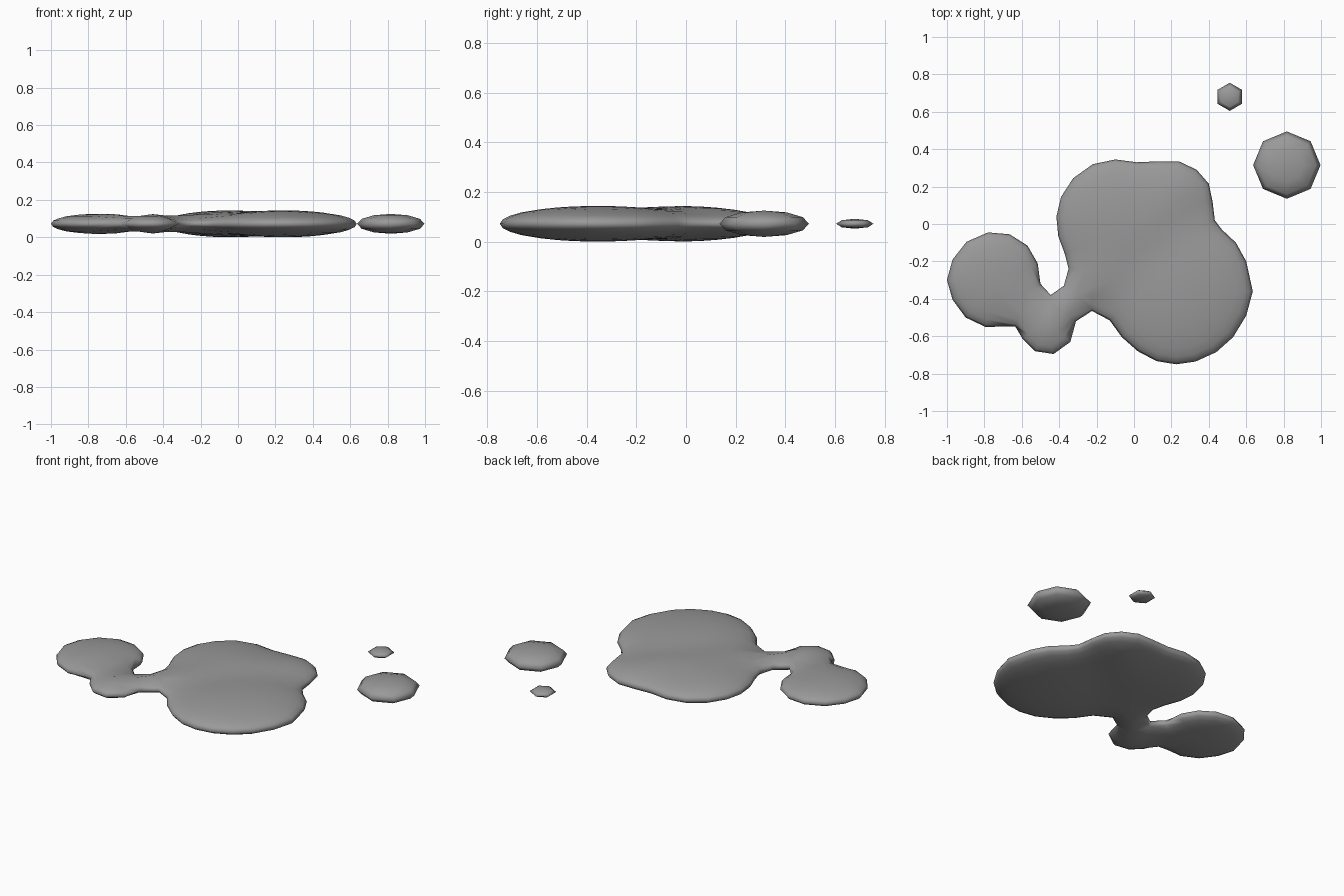
import bpy, math
from mathutils import Vector
from mathutils.geometry import delaunay_2d_cdt

if "Cube" in bpy.data.objects:
    bpy.data.objects.remove(bpy.data.objects["Cube"])

MID = 0.072  # height of the widest level of the liquid

# dark grey liquid
LIQUID = bpy.data.materials.new("dark_liquid")
LIQUID.diffuse_color = (.32, .32, .32, 1)
LIQUID.use_nodes = True
LIQUID.node_tree.nodes["Principled BSDF"].inputs["Base Color"].default_value = LIQUID.diffuse_color

# plan outline of the main puddle
OUTLINE = [Vector(p) for p in (
    (-.10, .345), (-.22, .32), (-.325, .245), (-.39, .145), (-.415, .04), (-.405, -.065),
    (-.37, -.16), (-.35, -.24), (-.375, -.33), (-.445, -.38), (-.50, -.32), (-.515, -.21),
    (-.57, -.115), (-.665, -.055), (-.78, -.045), (-.895, -.095), (-.97, -.19), (-1.0, -.30),
    (-.97, -.405), (-.90, -.50), (-.795, -.55), (-.635, -.548), (-.595, -.615), (-.53, -.68),
    (-.43, -.695), (-.34, -.63), (-.31, -.52), (-.225, -.465), (-.13, -.515), (-.065, -.605),
    (.02, -.68), (.12, -.733), (.225, -.75), (.33, -.735), (.44, -.685), (.53, -.605),
    (.60, -.49), (.635, -.36), (.60, -.20), (.545, -.10), (.47, -.03), (.432, .02),
    (.42, .12), (.40, .215), (.335, .29), (.24, .335), (.13, .335), (.015, .33))]
N = len(OUTLINE)


def edge_distance(p):
    best = 9.0
    for i in range(N):
        a, b = OUTLINE[i - 1], OUTLINE[i]
        t = max(0, min(1, (p - a).dot(b - a) / (b - a).length_squared))
        best = min(best, (p - a.lerp(b, t)).length)
    return best


def inside(p):
    hit = False
    for i in range(N):
        a, b = OUTLINE[i - 1], OUTLINE[i]
        if (a.y > p.y) != (b.y > p.y):
            if p.x < a.x + (p.y - a.y) / (b.y - a.y) * (b.x - a.x):
                hit = not hit
    return hit


def half_height(p):
    # rounded lens section, thicker on the right, with a slight dip at the waist
    a = max(0, min(1, (p.x + .6) / .35))
    w, h = .24 + .14 * a, .054 + .018 * a
    t = min(edge_distance(p) / w, 1)
    s = (p - Vector((.07, -.19))).dot(Vector((-.69, .73)))
    h *= 1 - .14 * a ** 3 * math.exp(-(s / .12) ** 2)
    return h * math.sqrt(1 - (1 - t) ** 2)


def make_object(name, verts, faces):
    me = bpy.data.meshes.new(name)
    me.from_pydata(verts, [], faces)
    me.validate()
    me.shade_smooth()
    me.materials.append(LIQUID)
    ob = bpy.data.objects.new(name, me)
    bpy.context.collection.objects.link(ob)


def make_puddle():
    pts = list(OUTLINE)
    # rings following the rim
    for d in (.012, .04, .085):
        for i in range(N):
            tan = (OUTLINE[(i + 1) % N] - OUTLINE[i - 1]).normalized()
            p = OUTLINE[i] + Vector((-tan.y, tan.x)) * d
            if inside(p) and edge_distance(p) > d * .85:
                pts.append(p)
    # grid over the interior
    step = .065
    for i in range(-16, 12):
        for j in range(-12, 7):
            p = Vector((i * step, j * step))
            if inside(p) and edge_distance(p) > .115:
                pts.append(p)
    rim = [(i, (i + 1) % N) for i in range(N)]
    flat, _, tris, orig, _, _ = delaunay_2d_cdt(pts, rim, [], 1, 1e-5)
    # lift the plan into matching top and bottom skins that share the rim
    verts, top, bottom = [], [], []
    for p, src in zip(flat, orig):
        top.append(len(verts))
        if any(k < N for k in src):
            bottom.append(len(verts))
            verts.append((p.x, p.y, MID))
        else:
            h = half_height(p)
            bottom.append(len(verts) + 1)
            verts += [(p.x, p.y, MID + h), (p.x, p.y, MID - h)]
    faces = []
    for t in tris:
        a, b, c = (flat[k] for k in t)
        if (b - a).cross(c - a) < 0:
            t = t[::-1]
        faces.append([top[k] for k in t])
        faces.append([bottom[k] for k in reversed(t)])
    make_object("main_puddle", verts, faces)


def make_drop(name, x, y, r, h, sides, rings, turn=0):
    # low-poly flattened droplet
    verts, faces = [(x, y, MID - h)], []
    for j in range(1, rings):
        lat = math.pi * (j / rings - .5)
        for i in range(sides):
            a = turn + 2 * math.pi * i / sides
            verts.append((x + r * math.cos(lat) * math.cos(a),
                          y + r * math.cos(lat) * math.sin(a), MID + h * math.sin(lat)))
    verts.append((x, y, MID + h))
    last = len(verts) - 1
    for i in range(sides):
        n = (i + 1) % sides
        faces.append((0, 1 + n, 1 + i))
        for j in range(rings - 2):
            k = 1 + j * sides
            faces.append((k + i, k + n, k + sides + n, k + sides + i))
        k = last - sides
        faces.append((k + i, k + n, last))
    make_object(name, verts, faces)


make_puddle()
make_drop("large_drop", .817, .315, .18, .053, 8, 6)
make_drop("small_drop", .512, .68, .075, .02, 6, 4, math.pi / 2)
